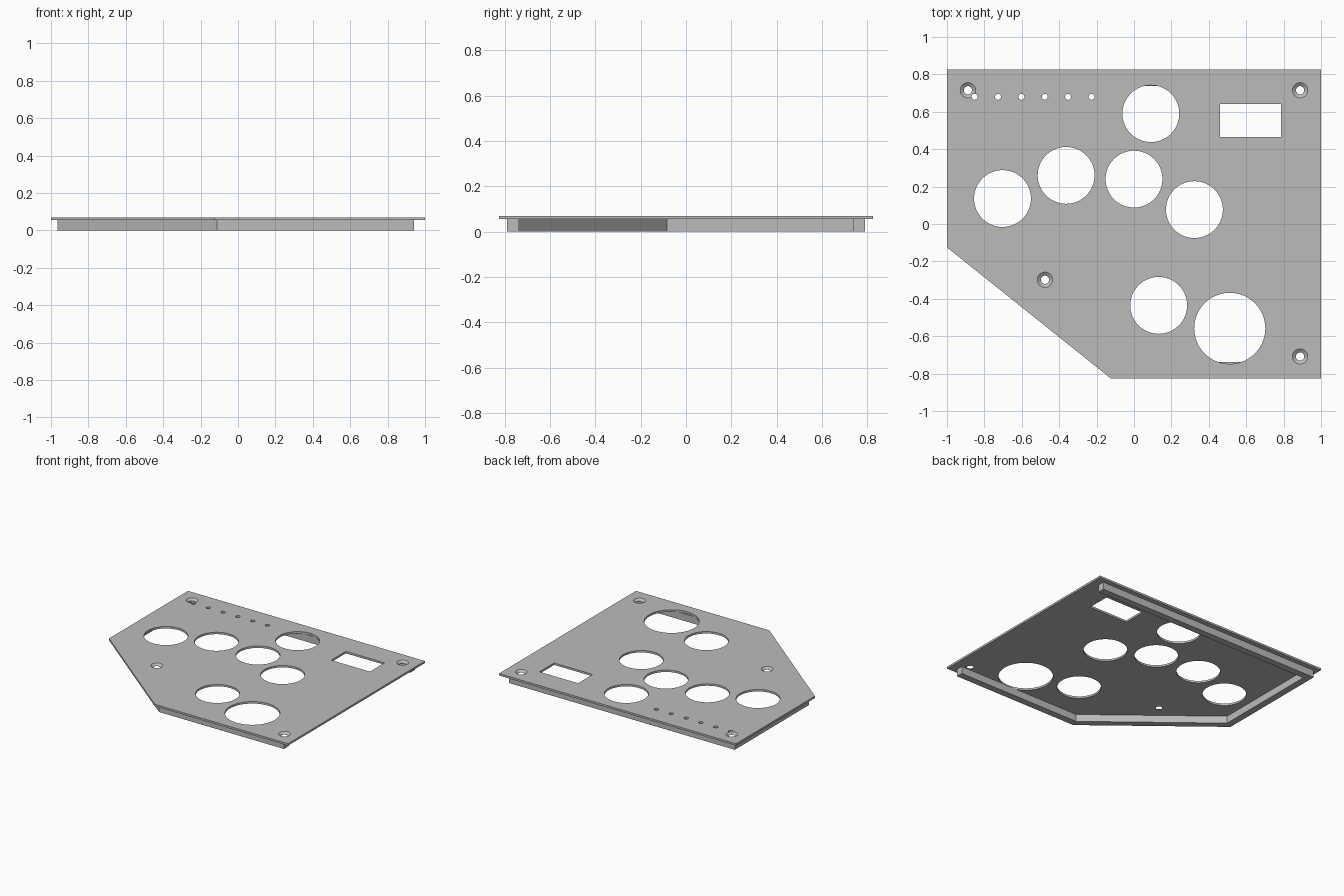
import bpy, bmesh, math
from mathutils import Vector
from mathutils.geometry import intersect_line_line_2d

cube = bpy.data.objects.get("Cube")
if cube:
    bpy.data.objects.remove(cube, do_unlink=True)

TOP, UNDER = 0.07, 0.055

grey = bpy.data.materials.new("plain grey")
grey.use_nodes = True
colour = (0.5, 0.5, 0.5, 1)
grey.diffuse_color = colour
grey.node_tree.nodes["Principled BSDF"].inputs["Base Color"].default_value = colour


def add_object(name, bm):
    bmesh.ops.recalc_face_normals(bm, faces=bm.faces)
    mesh = bpy.data.meshes.new(name)
    bm.to_mesh(mesh)
    bm.free()
    mesh.materials.append(grey)
    obj = bpy.data.objects.new(name, mesh)
    bpy.context.collection.objects.link(obj)
    return obj


def prism(bm, points, z0, z1):
    """Extrude a flat outline from z0 to z1."""
    face = bm.faces.new([bm.verts.new((x, y, z0)) for x, y in points])
    ext = bmesh.ops.extrude_face_region(bm, geom=[face])
    verts = [v for v in ext["geom"] if isinstance(v, bmesh.types.BMVert)]
    bmesh.ops.translate(bm, verts=verts, vec=(0, 0, z1 - z0))


def lathe(bm, centre, profile, sides):
    """Closed round solid from (radius, height) rings."""
    rings = [[bm.verts.new((centre[0] + r * math.cos(math.tau * i / sides),
                            centre[1] + r * math.sin(math.tau * i / sides), z))
              for i in range(sides)] for r, z in profile]
    for a, b in zip(rings, rings[1:]):
        for i in range(sides):
            j = (i + 1) % sides
            bm.faces.new((a[i], a[j], b[j], b[i]))
    bm.faces.new(rings[0][::-1])
    bm.faces.new(rings[-1])


def offset_path(path, d):
    """Shift an open path to its left by d, keeping mitred corners."""
    lines = []
    for a, b in zip(path, path[1:]):
        t = (b - a).normalized()
        n = Vector((-t.y, t.x)) * d
        lines.append((a + n - t, b + n + t))
    first = path[0] + (lines[0][0] + (path[1] - path[0]).normalized() - path[0])
    last = lines[-1][1] - (path[-1] - path[-2]).normalized()
    mids = [intersect_line_line_2d(*p, *q) for p, q in zip(lines, lines[1:])]
    return [first, *mids, last]


def cut(target, cutter):
    cutter.hide_render = True
    mod = target.modifiers.new("holes", "BOOLEAN")
    mod.operation, mod.solver, mod.object = "DIFFERENCE", "EXACT", cutter
    bpy.context.view_layer.objects.active = target
    bpy.ops.object.modifier_apply(modifier=mod.name)
    bpy.data.objects.remove(cutter, do_unlink=True)


def smooth(obj):
    bpy.ops.object.select_all(action="DESELECT")
    obj.select_set(True)
    bpy.context.view_layer.objects.active = obj
    bpy.ops.object.shade_smooth_by_angle(angle=math.radians(30))


# Panel plate with one clipped corner
outline = [Vector(p) for p in
           ((1, 0.825), (-1, 0.825), (-1, -0.125), (-0.125, -0.825), (1, -0.825))]
bm = bmesh.new()
prism(bm, outline, UNDER, TOP)
plate = add_object("panel_plate", bm)

# Large round openings, the display window and the row of small holes
bm = bmesh.new()
through = ((1, 0), (1, 0.2))
openings = [(0.09, 0.59), (-0.703, 0.136), (-0.363, 0.26), (0, 0.24),
            (0.323, 0.077), (0.132, -0.435)]
for centre in openings:
    lathe(bm, centre, [(0.152, z) for _, z in through], 64)
lathe(bm, (0.512, -0.558), [(0.19, z) for _, z in through], 64)
for i in range(6):
    lathe(bm, (-0.852 + 0.125 * i, 0.68), [(0.016, z) for _, z in through], 24)
prism(bm, [(0.461, 0.465), (0.787, 0.465), (0.787, 0.641), (0.461, 0.641)], 0, 0.2)
cut(plate, add_object("opening_cutter", bm))

# Countersunk screw holes
bm = bmesh.new()
for centre in ((-0.888, 0.715), (0.888, 0.715), (0.888, -0.708), (-0.476, -0.298)):
    lathe(bm, centre, [(0.022, 0), (0.022, UNDER + 0.001),
                       (0.041, TOP), (0.041, 0.2)], 32)
cut(plate, add_object("screw_hole_cutter", bm))
smooth(plate)

# Rim wall under the plate, open along the left side
path = [p.copy() for p in outline]
path[0].x = path[-1].x = 0.94
outer, inner = offset_path(path, 0.036), offset_path(path, 0.088)
bm = bmesh.new()
prism(bm, outer + inner[::-1], 0, UNDER)
rim = add_object("rim_wall", bm)
smooth(rim)
